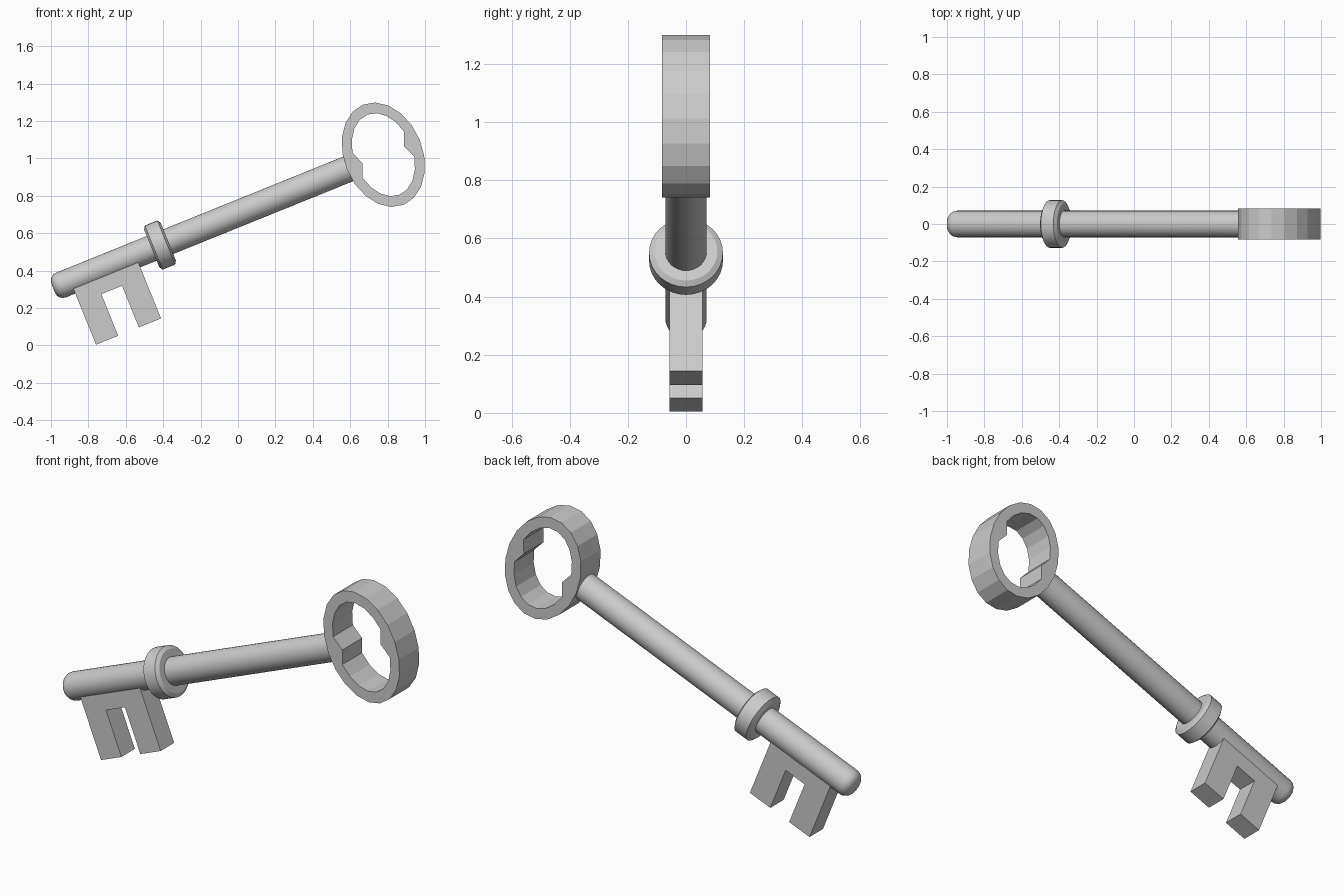
import bpy, bmesh, math
from math import sin, cos, pi

if "Cube" in bpy.data.objects:
    bpy.data.objects.remove(bpy.data.objects["Cube"])

TILT = -math.radians(22.02)      # the key leans up to the right
ORIGIN = (0.777, 0, 1.02)        # centre of the bow; local x runs along the shaft


def finish(name, bm, smooth):
    bmesh.ops.recalc_face_normals(bm, faces=bm.faces)
    me = bpy.data.meshes.new(name)
    bm.to_mesh(me)
    bm.free()
    ob = bpy.data.objects.new(name, me)
    bpy.context.collection.objects.link(ob)
    ob.location = ORIGIN
    ob.rotation_euler = (0, TILT, 0)
    if smooth:
        bpy.ops.object.select_all(action='DESELECT')
        ob.select_set(True)
        bpy.context.view_layer.objects.active = ob
        bpy.ops.object.shade_smooth_by_angle(angle=math.radians(30))
    return ob


def lathe(name, profile, segs=32):
    """Turn (x, radius) points around the shaft axis and cap both ends."""
    bm = bmesh.new()
    rings = [[bm.verts.new((x, r * cos(2 * pi * i / segs), r * sin(2 * pi * i / segs)))
              for i in range(segs)] for x, r in profile]
    for a, b in zip(rings, rings[1:]):
        for i in range(segs):
            j = (i + 1) % segs
            bm.faces.new((a[i], a[j], b[j], b[i]))
    bm.faces.new(rings[0])
    bm.faces.new(rings[-1])
    return finish(name, bm, True)


# Shaft with a rounded tip
R, B, TIP = 0.071, 0.045, -1.904
tip = [(TIP + B - B * cos(t * pi / 8), R - B + B * sin(t * pi / 8)) for t in range(5)]
lathe("shaft", tip + [(-0.18, R)])

# Collar with chamfered rims
c = -1.288
lathe("collar", [(c - 0.048, 0.108), (c - 0.036, 0.127), (c + 0.036, 0.127), (c + 0.048, 0.108)])

# Bow: 20-sided oval ring, its inner outline pushed in where it crosses the axis
bm = bmesh.new()
N = 20
loops = []
for a, b, inner in ((0.21, 0.289, False), (0.157, 0.231, True)):
    for y in (-0.082, 0.082):
        loop = []
        for i in range(N):
            t = 2 * pi * i / N
            k = 0.765 if inner and i % (N // 2) == 0 else 1
            loop.append(bm.verts.new((a * k * cos(t), y, b * sin(t))))
        loops.append(loop)
outer_f, outer_b, inner_f, inner_b = loops
for p, q in ((outer_f, outer_b), (outer_b, inner_b), (inner_b, inner_f), (inner_f, outer_f)):
    for i in range(N):
        j = (i + 1) % N
        bm.faces.new((p[i], p[j], q[j], q[i]))
finish("bow", bm, False)

# Bit: plate with two teeth, its top edge sunk into the shaft
bm = bmesh.new()
outline = [(-1.805, -0.02), (-1.805, -0.366), (-1.677, -0.366), (-1.677, -0.126),
           (-1.558, -0.126), (-1.558, -0.366), (-1.43, -0.366), (-1.43, -0.02)]
face = bm.faces.new([bm.verts.new((x, -0.056, z)) for x, z in outline])
ext = bmesh.ops.extrude_face_region(bm, geom=[face], use_keep_orig=True)
bmesh.ops.translate(bm, vec=(0, 0.112, 0),
                    verts=[g for g in ext["geom"] if isinstance(g, bmesh.types.BMVert)])
finish("bit", bm, False)
